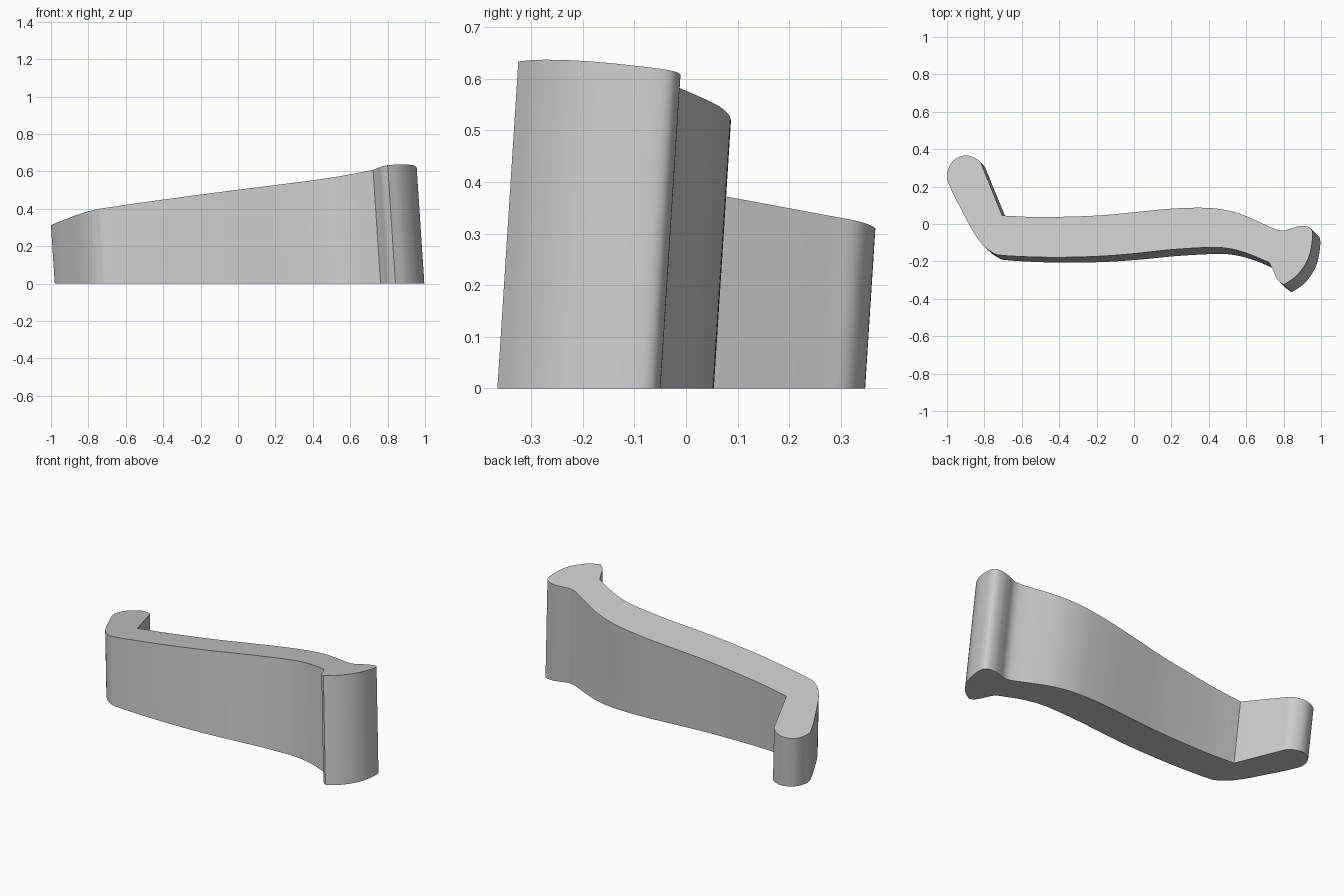
import bpy, bmesh, math
from mathutils import Vector

cube = bpy.data.objects.get("Cube")
if cube:
    bpy.data.objects.remove(cube, do_unlink=True)

LEAN = Vector((-0.066, 0.064))      # sideways drift per unit of height


def top_height(p):
    """Sloping plane that trims the top."""
    return 0.481 + 0.138 * p.x - 0.13 * p.y


def smooth_run(points, steps=6):
    """Catmull-Rom curve through the points, without the last one."""
    pts = [Vector(p) for p in points]
    pts = [2 * pts[0] - pts[1]] + pts + [2 * pts[-1] - pts[-2]]
    out = []
    for a, b, c, d in zip(pts, pts[1:], pts[2:], pts[3:]):
        for i in range(steps):
            t = i / steps
            out.append(0.5 * (2 * b + (c - a) * t + (2 * a - 5 * b + 4 * c - d) * t ** 2
                              + (3 * b - a - 3 * c + d) * t ** 3))
    return out


# Top outline as smooth runs, meeting at sharp corners
inner_corner = (-0.705, 0.045)
head_tip = (0.80, -0.325)
neck = (0.722, -0.205)

back_wall = [inner_corner, (-0.5, 0.037), (-0.2, 0.045), (0, 0.063), (0.2, 0.082),
             (0.35, 0.087), (0.45, 0.081), (0.55, 0.06), (0.65, 0.02), (0.75, -0.025),
             (0.8, -0.035), (0.85, -0.02), (0.89, -0.011), (0.93, -0.015),
             (0.952, -0.035), (0.954, -0.08), (0.94, -0.16), (0.91, -0.225),
             (0.86, -0.285), head_tip]
head_front = [head_tip, (0.768, -0.298), (0.745, -0.25), neck]
front_wall = [neck, (0.6, -0.155), (0.5, -0.13), (0.4, -0.125), (0.2, -0.137),
              (0, -0.158), (-0.2, -0.173), (-0.45, -0.178), (-0.7, -0.168),
              (-0.76, -0.15), (-0.81, -0.11), (-0.86, -0.04), (-0.93, 0.09),
              (-0.98, 0.19), (-1, 0.26), (-0.97, 0.335), (-0.90, 0.367),
              (-0.83, 0.34), (-0.80, 0.28)]
arm_inside = [(-0.80, 0.28), inner_corner]

outline = (smooth_run(back_wall) + smooth_run(head_front)
           + smooth_run(front_wall) + smooth_run(arm_inside, 1))
outline.reverse()                   # counter-clockwise from above

# Leaning wall between the flat base and the sloping top
bm = bmesh.new()
top, base = [], []
for p in outline:
    h = top_height(p)
    top.append(bm.verts.new((p.x, p.y, h)))
    foot = p - LEAN * h
    base.append(bm.verts.new((foot.x, foot.y, 0)))
bm.faces.new(top)
bm.faces.new(base[::-1])
for i in range(len(top)):
    bm.faces.new((top[i - 1], base[i - 1], base[i], top[i]))
bmesh.ops.recalc_face_normals(bm, faces=bm.faces)

mesh = bpy.data.meshes.new("curved_wall")
bm.to_mesh(mesh)
bm.free()
wall = bpy.data.objects.new("curved_wall", mesh)
bpy.context.collection.objects.link(wall)

# Plain grey
grey = bpy.data.materials.new("light_grey")
grey.use_nodes = True
colour = (0.6, 0.6, 0.6, 1)
grey.diffuse_color = colour
grey.node_tree.nodes["Principled BSDF"].inputs["Base Color"].default_value = colour
mesh.materials.append(grey)

# Smooth sides with crisp rims
bpy.ops.object.select_all(action="DESELECT")
wall.select_set(True)
bpy.context.view_layer.objects.active = wall
bpy.ops.object.shade_smooth_by_angle(angle=math.radians(30))
